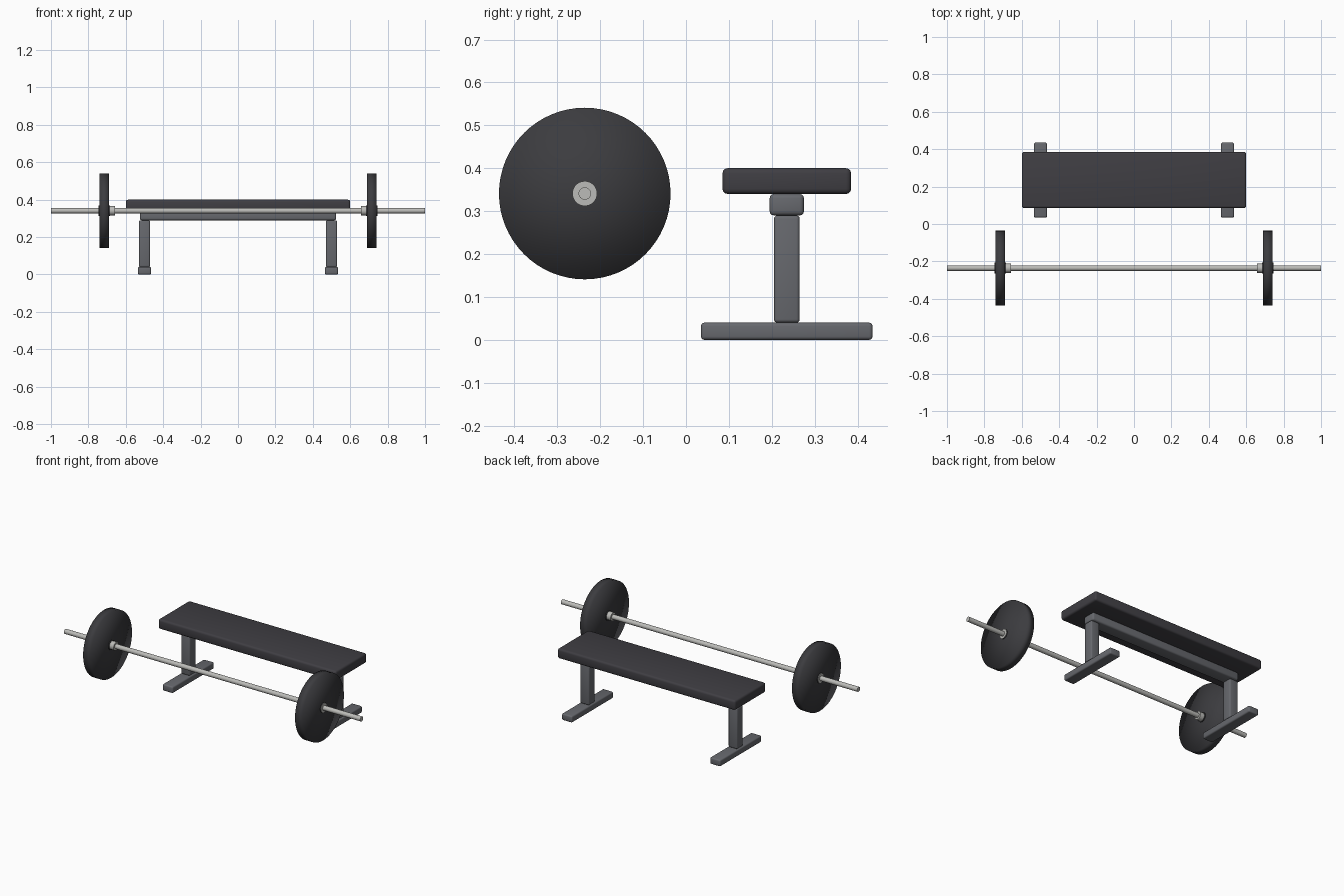
import bpy, math

if "Cube" in bpy.data.objects:
    bpy.data.objects.remove(bpy.data.objects["Cube"])


def material(name, rgb):
    m = bpy.data.materials.new(name)
    m.diffuse_color = (*rgb, 1)
    m.use_nodes = True
    m.node_tree.nodes["Principled BSDF"].inputs["Base Color"].default_value = m.diffuse_color
    return m


PAD = material("dark pad", (0.050, 0.048, 0.056))
FRAME = material("grey frame", (0.135, 0.14, 0.155))
RUBBER = material("black rubber", (0.045, 0.045, 0.050))
STEEL = material("steel", (0.50, 0.50, 0.48))

BAR_Y, BAR_Z = -0.236, 0.341
BENCH_Y = 0.235


def box(name, x, y, z, mat, bevel):
    """Rounded block from (min, max) ranges."""
    bpy.ops.mesh.primitive_cube_add(size=1, location=[(a + b) / 2 for a, b in (x, y, z)])
    o = bpy.context.object
    o.name = name
    o.scale = [b - a for a, b in (x, y, z)]
    bpy.ops.object.transform_apply(location=False, rotation=False, scale=True)
    mod = o.modifiers.new("rounding", 'BEVEL')
    mod.width, mod.segments = bevel, 3
    bpy.ops.object.modifier_apply(modifier=mod.name)
    bpy.ops.object.shade_smooth_by_angle(angle=math.radians(40))
    o.data.materials.append(mat)
    return o


def rod(name, x0, x1, r, mat, sides=32, soft=False):
    """Cylinder lying along x on the bar axis."""
    bpy.ops.mesh.primitive_cylinder_add(
        vertices=sides, radius=r, depth=abs(x1 - x0), end_fill_type='TRIFAN' if soft else 'NGON',
        location=((x0 + x1) / 2, BAR_Y, BAR_Z), rotation=(0, math.pi / 2, 0))
    o = bpy.context.object
    o.name = name
    if soft:
        bpy.ops.object.shade_smooth()
    else:
        bpy.ops.object.shade_smooth_by_angle(angle=math.radians(40))
    o.data.materials.append(mat)
    return o


# Bench pad and the beam below it
box("pad", (-0.6, 0.6), (BENCH_Y - 0.15, BENCH_Y + 0.15), (0.34, 0.40), PAD, 0.012)
box("beam", (-0.525, 0.525), (BENCH_Y - 0.04, BENCH_Y + 0.04), (0.29, 0.34), FRAME, 0.01)

# Barbell shaft
rod("bar", -1, 1, 0.0145, STEEL, 24)

for side, s in (("left", -1), ("right", 1)):
    # Leg and foot
    box(side + "_leg", (s * 0.5 - 0.03, s * 0.5 + 0.03), (BENCH_Y - 0.03, BENCH_Y + 0.03),
        (0.04, 0.29), FRAME, 0.008)
    box(side + "_foot", (s * 0.5 - 0.035, s * 0.5 + 0.035), (BENCH_Y - 0.2, BENCH_Y + 0.2),
        (0, 0.04), FRAME, 0.008)
    # Weight plate with hub, inner collar and outer washer
    rod(side + "_plate", s * 0.69, s * 0.74, 0.2, RUBBER, 64, soft=True)
    rod(side + "_hub", s * 0.685, s * 0.745, 0.029, RUBBER)
    rod(side + "_collar", s * 0.657, s * 0.69, 0.025, STEEL)
    rod(side + "_washer", s * 0.744, s * 0.747, 0.029, STEEL)
